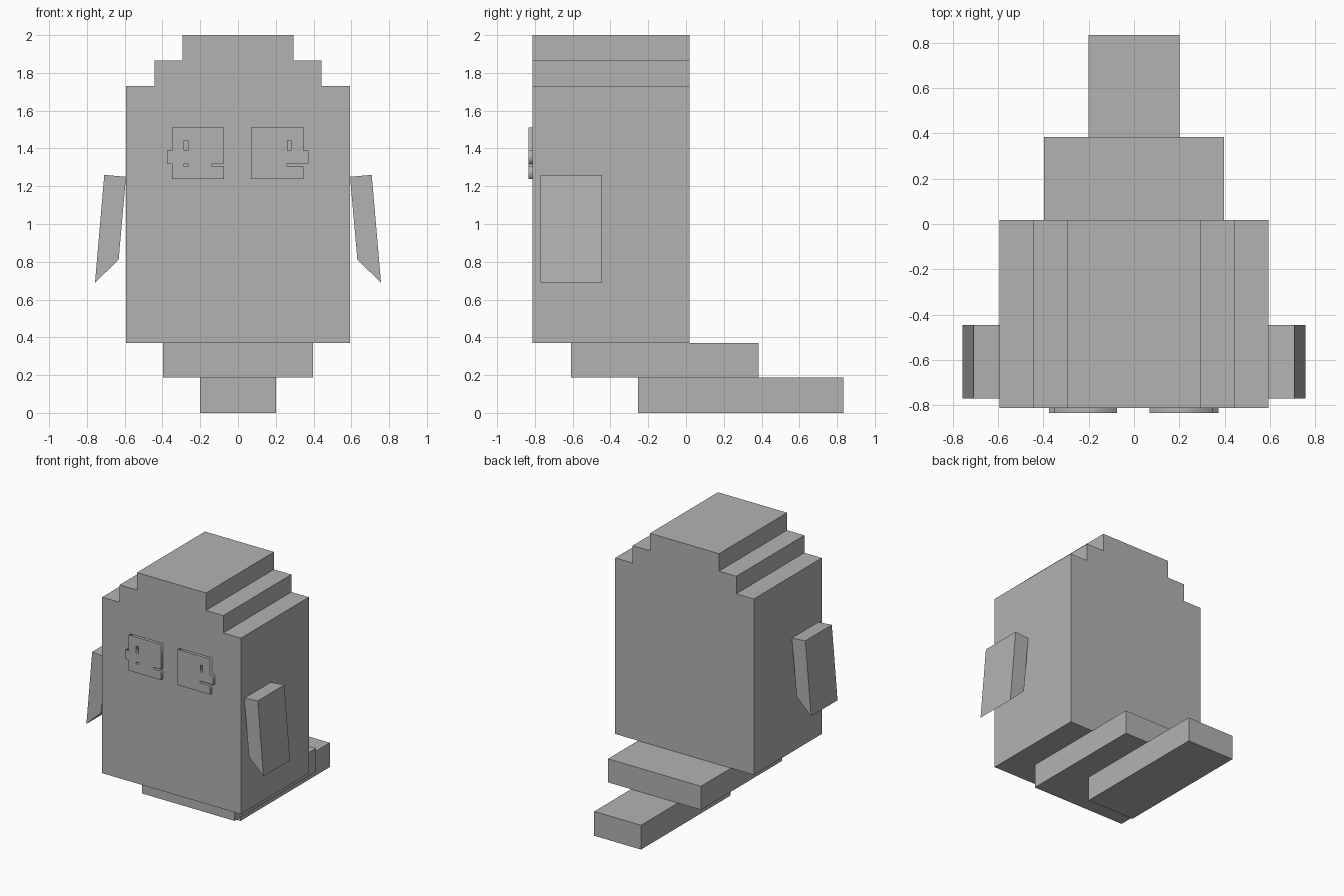
import bpy
import bmesh
from mathutils import Matrix

old = bpy.data.objects.get("Cube")
if old:
    bpy.data.objects.remove(old, do_unlink=True)

grey = bpy.data.materials.new("light grey")
grey.use_nodes = True
GREY = (0.45, 0.45, 0.45, 1)
grey.diffuse_color = GREY
grey.node_tree.nodes["Principled BSDF"].inputs["Base Color"].default_value = GREY


def add_object(name, mesh):
    mesh.materials.clear()
    mesh.materials.append(grey)
    obj = bpy.data.objects.new(name, mesh)
    bpy.context.collection.objects.link(obj)
    return obj


def prism(name, profile, y0, y1):
    """Extrude an x-z outline from y0 to y1."""
    bm = bmesh.new()
    face = bm.faces.new([bm.verts.new((x, y0, z)) for x, z in profile])
    result = bmesh.ops.extrude_face_region(bm, geom=[face], use_keep_orig=True)
    moved = [v for v in result["geom"] if isinstance(v, bmesh.types.BMVert)]
    bmesh.ops.translate(bm, verts=moved, vec=(0, y1 - y0, 0))
    bmesh.ops.recalc_face_normals(bm, faces=bm.faces)
    mesh = bpy.data.meshes.new(name)
    bm.to_mesh(mesh)
    bm.free()
    return add_object(name, mesh)


def rect(x0, x1, z0, z1):
    return [(x0, z0), (x1, z0), (x1, z1), (x0, z1)]


def plate(name, loops, y0, y1):
    """Flat plate with an outer outline and holes, standing in the x-z plane."""
    curve = bpy.data.curves.new(name, "CURVE")
    curve.dimensions = "2D"
    curve.fill_mode = "BOTH"
    curve.extrude = (y1 - y0) / 2
    for loop in loops:
        spline = curve.splines.new("POLY")
        spline.points.add(len(loop) - 1)
        for point, (x, z) in zip(spline.points, loop):
            point.co = (x, z, 0, 1)
        spline.use_cyclic_u = True
    temp = bpy.data.objects.new(name, curve)
    mesh = bpy.data.meshes.new_from_object(temp)
    bpy.data.objects.remove(temp)
    mesh.transform(Matrix.Translation((0, (y0 + y1) / 2, 0)) @ Matrix.Rotation(1.5707963, 4, "X"))
    bm = bmesh.new()
    bm.from_mesh(mesh)
    bmesh.ops.remove_doubles(bm, verts=bm.verts, dist=0.0005)
    bmesh.ops.recalc_face_normals(bm, faces=bm.faces)
    bm.to_mesh(mesh)
    bm.free()
    return add_object(name, mesh)


# Body with a stepped top
half = [(0.593, 0.37), (0.593, 1.73), (0.443, 1.73), (0.443, 1.865),
        (0.295, 1.865), (0.295, 2.0)]
prism("body", half + [(-x, z) for x, z in reversed(half)], -0.812, 0.018)

# Stacked slabs under the body, reaching backwards
prism("upper_tail", rect(-0.397, 0.397, 0.188, 0.37), -0.608, 0.385)
prism("lower_tail", rect(-0.2, 0.2, 0, 0.188), -0.255, 0.835)

# Arms
arm = [(0.593, 1.25), (0.708, 1.26), (0.757, 0.69), (0.632, 0.81)]
for name, side in (("left_arm", 1), ("right_arm", -1)):
    prism(name, [(x * side, z) for x, z in arm], -0.77, -0.446)

# Eye plates: outer tab, slot open towards +x, and small holes
BOTTOM, TOP = 1.237, 1.512
SLOT_LOW, SLOT_HIGH, TAB_TOP = 1.305, 1.319, 1.39

left_outline = [(0.069, BOTTOM), (0.346, BOTTOM), (0.346, SLOT_LOW), (0.26, SLOT_LOW),
                (0.26, SLOT_HIGH), (0.373, SLOT_HIGH), (0.373, TAB_TOP),
                (0.346, TAB_TOP), (0.346, TOP), (0.069, TOP)]
plate("left_eye", [left_outline, rect(0.262, 0.281, TAB_TOP, 1.443)], -0.835, -0.812)

right_outline = [(-0.35, BOTTOM), (-0.074, BOTTOM), (-0.074, SLOT_LOW), (-0.138, SLOT_LOW),
                 (-0.138, SLOT_HIGH), (-0.074, SLOT_HIGH), (-0.074, TOP), (-0.35, TOP),
                 (-0.35, TAB_TOP), (-0.376, TAB_TOP), (-0.376, SLOT_HIGH), (-0.35, SLOT_HIGH)]
plate("right_eye", [right_outline, rect(-0.286, -0.266, TAB_TOP, 1.443),
                    rect(-0.286, -0.266, SLOT_LOW, SLOT_HIGH)], -0.835, -0.812)
